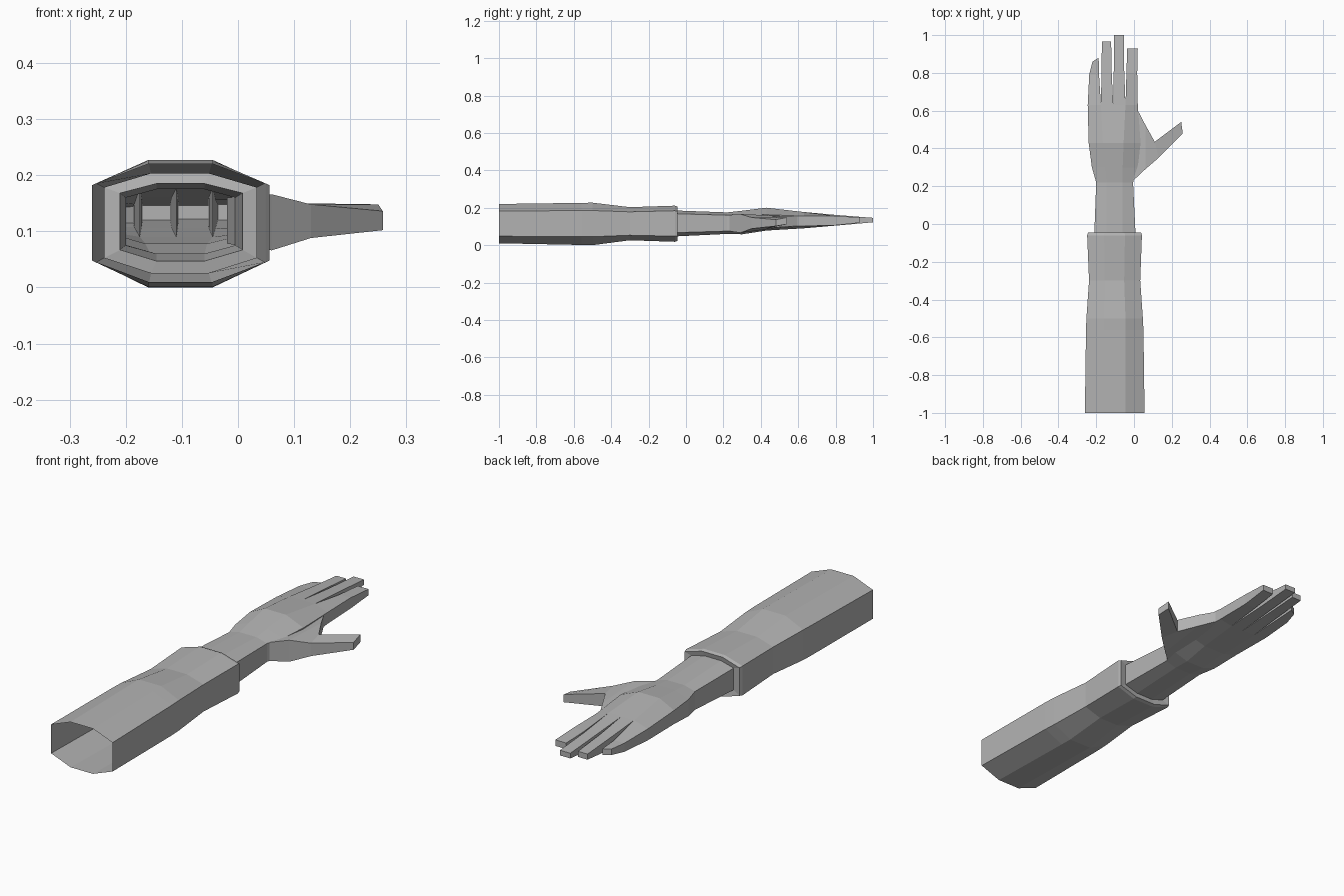
import bpy, bmesh

grey = bpy.data.materials.new("plain grey")
grey.diffuse_color = (0.45, 0.45, 0.45, 1)


def section(bm, y, x0, x1, x2, x3, zlo, slo, shi, zhi):
    """Flattened octagon (with a middle column) across the arm at depth y."""
    xm = (x1 + x2) / 2
    pts = [(x0, shi), (x1, zhi), (xm, zhi), (x2, zhi), (x3, shi),
           (x3, slo), (x2, zlo), (xm, zlo), (x1, zlo), (x0, slo)]
    return [bm.verts.new((x, y, z)) for x, z in pts]


def bridge(bm, a, b):
    n = len(a)
    for i in range(n):
        j = (i + 1) % n
        bm.faces.new((a[i], a[j], b[j], b[i]))


def loft(bm, rings):
    for a, b in zip(rings, rings[1:]):
        bridge(bm, a, b)
    return rings[-1]


def finish(bm, name):
    bmesh.ops.recalc_face_normals(bm, faces=bm.faces)
    me = bpy.data.meshes.new(name)
    bm.to_mesh(me)
    bm.free()
    me.materials.append(grey)
    ob = bpy.data.objects.new(name, me)
    bpy.context.collection.objects.link(ob)


# sleeve: hollow tube open at the elbow, turned in at the cuff to meet the wrist
bm = bmesh.new()
loft(bm, [section(bm, *s) for s in [
    (-1.00, -0.260, -0.160, -0.045, 0.056, 0.010, 0.048, 0.182, 0.220),
    (-0.56, -0.254, -0.160, -0.045, 0.050, 0.001, 0.045, 0.185, 0.226),
    (-0.50, -0.252, -0.160, -0.045, 0.047, 0.000, 0.045, 0.185, 0.227),
    (-0.30, -0.238, -0.155, -0.052, 0.033, 0.026, 0.053, 0.178, 0.203),
    (-0.06, -0.248, -0.158, -0.048, 0.042, 0.018, 0.048, 0.184, 0.211),
    (-0.045, -0.243, -0.157, -0.050, 0.038, 0.023, 0.050, 0.180, 0.206),
    (-0.05, -0.210, -0.145, -0.060, 0.008, 0.047, 0.067, 0.168, 0.185),
]])
finish(bm, "sleeve")

# hand: wrist and palm
bm = bmesh.new()
end = loft(bm, [section(bm, *s) for s in [
    (-0.05, -0.210, -0.145, -0.060, 0.008, 0.047, 0.067, 0.168, 0.185),
    (0.22, -0.200, -0.145, -0.060, -0.005, 0.060, 0.075, 0.160, 0.175),
    (0.30, -0.223, -0.155, -0.060, 0.020, 0.058, 0.082, 0.160, 0.184),
    (0.43, -0.240, -0.165, -0.055, 0.035, 0.078, 0.100, 0.163, 0.200),
    (0.63, -0.245, -0.175, -0.045, 0.020, 0.090, 0.102, 0.155, 0.177),
]])

# fingers grow from the four cells of the knuckle ring: (left, right, y left, y right, zlo, zhi)
fingers = [
    [(-0.237, -0.185, 0.79, 0.79, 0.108, 0.148), (-0.220, -0.187, 0.86, 0.88, 0.115, 0.143)],
    [(-0.172, -0.118, 0.80, 0.80, 0.106, 0.160), (-0.170, -0.121, 0.965, 0.965, 0.120, 0.146)],
    [(-0.107, -0.052, 0.82, 0.82, 0.106, 0.160), (-0.106, -0.053, 1.00, 1.00, 0.122, 0.146)],
    [(-0.040, 0.017, 0.80, 0.80, 0.106, 0.156), (-0.036, 0.020, 0.93, 0.93, 0.120, 0.148)],
]
for i, rings in enumerate(fingers):
    loops = [[end[i], end[i + 1], end[8 - i], end[9 - i]]]
    for xl, xr, yl, yr, lo, hi in rings:
        loops.append([bm.verts.new(p) for p in
                      ((xl, yl, hi), (xr, yr, hi), (xr, yr, lo), (xl, yl, lo))])
    bm.faces.new(loft(bm, loops))
finish(bm, "hand")

# thumb with its web: (wrist-side x, y, zlo, zhi), (finger-side x, y, zlo, zhi)
bm = bmesh.new()
loops = []
for (ax, ay, al, ah), (bx, by, bl, bh) in [
    ((-0.020, 0.215, 0.078, 0.160), (0.005, 0.630, 0.105, 0.152)),
    ((0.060, 0.290, 0.066, 0.166), (0.060, 0.525, 0.098, 0.156)),
    ((0.130, 0.350, 0.088, 0.148), (0.110, 0.435, 0.090, 0.150)),
    ((0.258, 0.480, 0.102, 0.136), (0.250, 0.540, 0.112, 0.148)),
]:
    loops.append([bm.verts.new(p) for p in
                  ((ax, ay, al), (ax, ay, ah), (bx, by, bh), (bx, by, bl))])
bm.faces.new(loft(bm, loops))
finish(bm, "thumb")
